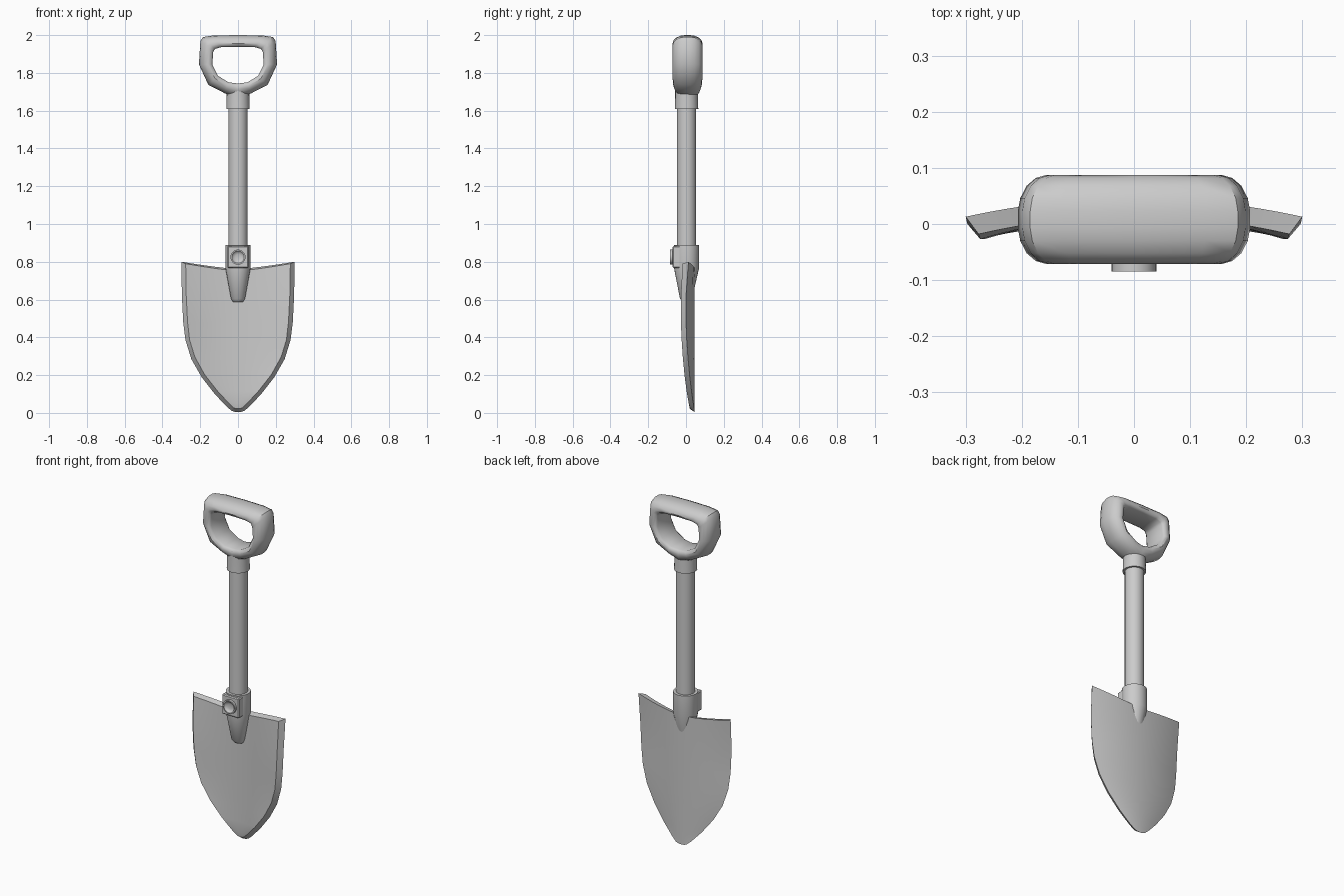
import bpy, bmesh, math

if "Cube" in bpy.data.objects:
    bpy.data.objects.remove(bpy.data.objects["Cube"])

YC = 0.003


def finish(name, bm, angle=35):
    bmesh.ops.recalc_face_normals(bm, faces=bm.faces)
    me = bpy.data.meshes.new(name)
    bm.to_mesh(me)
    bm.free()
    ob = bpy.data.objects.new(name, me)
    bpy.context.collection.objects.link(ob)
    bpy.ops.object.select_all(action='DESELECT')
    ob.select_set(True)
    bpy.context.view_layer.objects.active = ob
    bpy.ops.object.shade_smooth_by_angle(angle=math.radians(angle))
    return ob


def loft(name, rings, closed=False, angle=35):
    """Skin a list of closed point rings; cap the ends unless closed."""
    bm = bmesh.new()
    vr = [[bm.verts.new(p) for p in r] for r in rings]
    n = len(vr[0])
    pairs = list(zip(vr, vr[1:])) + ([(vr[-1], vr[0])] if closed else [])
    for a, b in pairs:
        for i in range(n):
            j = (i + 1) % n
            bm.faces.new((a[i], a[j], b[j], b[i]))
    if not closed:
        bm.faces.new(vr[0])
        bm.faces.new(vr[-1])
    return finish(name, bm, angle)


def circle_z(z, yc, rx, ry, n=24):
    return [(rx * math.cos(2 * math.pi * i / n), yc + ry * math.sin(2 * math.pi * i / n), z)
            for i in range(n)]


def circle_y(y, r, zc, n=20):
    return [(r * math.cos(2 * math.pi * i / n), y, zc + r * math.sin(2 * math.pi * i / n))
            for i in range(n)]


# Shaft, handle collar and tapered blade socket
loft("shaft", [circle_z(z, YC, 0.051, 0.051) for z in (0.82, 1.65)])
loft("handle_collar", [circle_z(z, YC, r, r) for z, r in
                       ((1.608, 0.062), (1.68, 0.060), (1.73, 0.060))])
loft("blade_socket", [circle_z(*r) for r in
                      ((0.89, YC, 0.067, 0.067), (0.77, YC, 0.067, 0.067),
                       (0.605, 0.0, 0.037, 0.032), (0.588, 0.005, 0.027, 0.022))])

# Square bolt plate on the front of the socket
bm = bmesh.new()
bmesh.ops.create_cube(bm, size=1)
for v in bm.verts:
    v.co = (v.co.x * 0.112, v.co.y * 0.07 - 0.036, v.co.z * 0.116 + 0.825)
bmesh.ops.bevel(bm, geom=list(bm.edges), offset=0.005, segments=1, affect='EDGES')
finish("bolt_plate", bm, 25)

# Dished round bolt
loft("bolt", [circle_y(y, r, 0.825) for y, r in
              ((-0.06, 0.04), (-0.085, 0.04), (-0.085, 0.033), (-0.077, 0.027), (-0.073, 0.015))])

# D-shaped grip: inner x, z, outer x, z, depth scale (right half, top to bottom)
half = [(0, 1.938, 0, 2.0, 1), (.09, 1.936, .13, 1.998, 1), (.122, 1.927, .185, 1.99, 1),
        (.131, 1.91, .199, 1.97, 1), (.136, 1.845, .207, 1.845, 1),
        (.107, 1.785, .157, 1.737, 1), (.05, 1.75, .072, 1.693, .95), (0, 1.744, 0, 1.66, .85)]
loop = half + [(-a, b, -c, d, e) for a, b, c, d, e in half[-2:0:-1]]
prof = [(0, .062), (.10, .073), (.3, .079), (.55, .074), (.78, .06), (.94, .038), (1, .015)]
section = prof + [(s, -y) for s, y in prof[::-1]]
loft("grip", [[(a + (c - a) * s, 0.008 + y * e, b + (d - b) * s) for s, y in section]
              for a, b, c, d, e in loop], closed=True, angle=40)

# Blade: rows of z, half width, edge y for the back sheet and for the inset front sheet
back = [(.80, .30, .013), (.62, .297, .0), (.48, .29, .0), (.385, .278, .004), (.285, .247, .011),
        (.19, .193, .02), (.10, .123, .031), (.035, .062, .041), (.012, .035, .046)]
front = [(.79, .277, -.018), (.62, .274, -.027), (.48, .267, -.027), (.385, .256, -.023),
         (.295, .228, -.017), (.202, .176, -.008), (.115, .108, .003), (.053, .05, .014),
         (.03, .028, .02)]
N = 16


def sheet(bm, rows, mid_y):
    grid = []
    for k, (z, w, y) in enumerate(rows):
        dip = 0.038 if k == 0 else 0
        tip = 0.008 if k == len(rows) - 1 else 0
        row = []
        for i in range(N + 1):
            u = 2 * i / N - 1
            my = max(mid_y, y)
            row.append(bm.verts.new((w * u, y + (my - y) * (1 - u * u),
                                     z - dip * (1 - abs(u) ** 1.3) - tip * (1 - u * u))))
        grid.append(row)
    for a, b in zip(grid, grid[1:]):
        for i in range(N):
            bm.faces.new((a[i], a[i + 1], b[i + 1], b[i]))
    return grid[0] + [r[-1] for r in grid[1:]] + grid[-1][-2::-1] + [r[0] for r in grid[-2:0:-1]]


bm = bmesh.new()
rim_b, rim_f = sheet(bm, back, 0.046), sheet(bm, front, 0.014)
for i in range(len(rim_b)):
    j = (i + 1) % len(rim_b)
    bm.faces.new((rim_b[i], rim_b[j], rim_f[j], rim_f[i]))
finish("blade", bm, 30)
